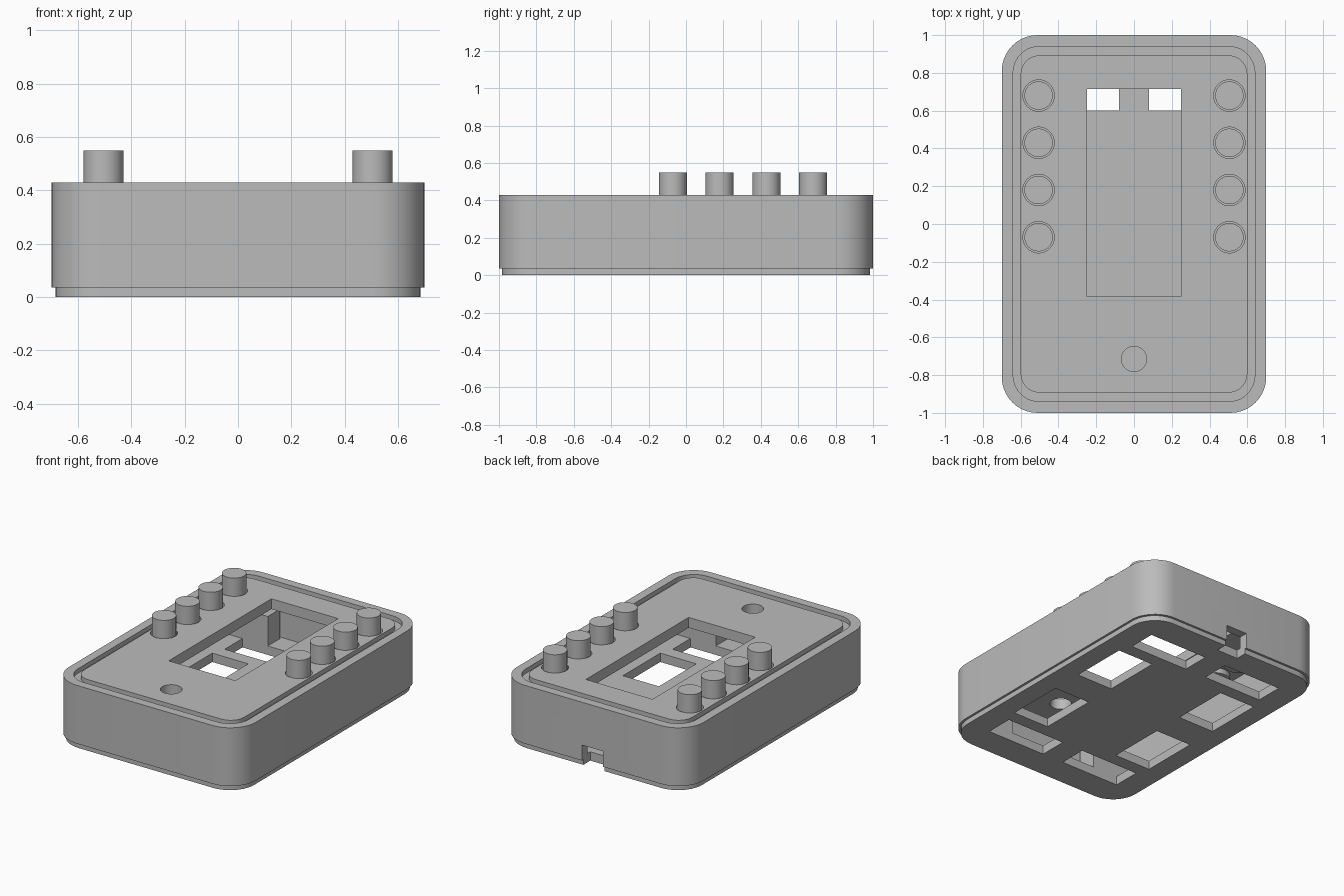
import bpy, bmesh, math

cube = bpy.data.objects.get("Cube")
if cube:
    bpy.data.objects.remove(cube, do_unlink=True)

grey = bpy.data.materials.new("plain grey plastic")
grey.use_nodes = True
GREY = (0.5, 0.5, 0.5, 1)
grey.diffuse_color = GREY
grey.node_tree.nodes["Principled BSDF"].inputs["Base Color"].default_value = GREY


def rounded(hx, hy, r, steps=10):
    """Rounded rectangle outline."""
    pts = []
    for k, (sx, sy) in enumerate([(1, 1), (-1, 1), (-1, -1), (1, -1)]):
        for i in range(steps + 1):
            a = (k + i / steps) * math.pi / 2
            pts.append((sx * (hx - r) + r * math.cos(a), sy * (hy - r) + r * math.sin(a)))
    return pts


def circle(x, y, r, n=40):
    return [(x + r * math.cos(2 * math.pi * i / n), y + r * math.sin(2 * math.pi * i / n))
            for i in range(n)]


def rect(x0, x1, y0, y1):
    return [(x0, y0), (x1, y0), (x1, y1), (x0, y1)]


def finish(obj):
    """Weld, fix normals, shade and colour a mesh object."""
    bm = bmesh.new()
    bm.from_mesh(obj.data)
    bmesh.ops.remove_doubles(bm, verts=bm.verts, dist=0.0001)
    bmesh.ops.recalc_face_normals(bm, faces=bm.faces)
    bm.to_mesh(obj.data)
    bm.free()
    obj.data.materials.clear()
    obj.data.materials.append(grey)
    bpy.ops.object.select_all(action="DESELECT")
    obj.select_set(True)
    bpy.context.view_layer.objects.active = obj
    bpy.ops.object.shade_smooth_by_angle(angle=math.radians(30))
    return obj


def plate(name, loops, z0, z1):
    """Flat slab from an outline followed by its holes."""
    curve = bpy.data.curves.new(name, "CURVE")
    curve.dimensions = "2D"
    curve.fill_mode = "BOTH"
    curve.extrude = (z1 - z0) / 2
    for loop in loops:
        spline = curve.splines.new("POLY")
        spline.points.add(len(loop) - 1)
        for p, (x, y) in zip(spline.points, loop):
            p.co = (x, y, 0, 1)
        spline.use_cyclic_u = True
    temp = bpy.data.objects.new(name + " outline", curve)
    bpy.context.collection.objects.link(temp)
    bpy.context.view_layer.update()
    graph = bpy.context.evaluated_depsgraph_get()
    mesh = bpy.data.meshes.new_from_object(temp.evaluated_get(graph))
    bpy.data.objects.remove(temp, do_unlink=True)
    for v in mesh.vertices:
        v.co.z += (z0 + z1) / 2
    obj = bpy.data.objects.new(name, mesh)
    bpy.context.collection.objects.link(obj)
    return finish(obj)


# Floor with eight vents, mirrored about both axes
vents = []
for sx in (-1, 1):
    for sy in (-1, 1):
        for x0, x1, y0, y1 in [(0.08, 0.52, 0.6, 0.79), (0.28, 0.55, 0.11, 0.51)]:
            vents.append(rect(sx * x0, sx * x1, sy * y0, sy * y1))
floor = plate("floor", [rounded(0.685, 0.985, 0.18)] + vents, 0, 0.06)

# Outer wall
wall = plate("wall", [rounded(0.7, 1, 0.19), rounded(0.64, 0.94, 0.14)], 0.035, 0.43)

# Cable slot cut through the back of the wall and floor
bpy.ops.mesh.primitive_cube_add(size=1, location=(0, 0.99, 0.04))
cutter = bpy.context.object
cutter.name = "slot_cutter"
cutter.scale = (0.16, 0.16, 0.2)
cutter.hide_render = True
for part in (floor, wall):
    bpy.context.view_layer.objects.active = part
    mod = part.modifiers.new("slot", "BOOLEAN")
    mod.operation = "DIFFERENCE"
    mod.solver = "EXACT"
    mod.object = cutter
    bpy.ops.object.modifier_apply(modifier=mod.name)
    finish(part)
bpy.data.objects.remove(cutter, do_unlink=True)

# Lid with window, small round hole and button holes; stepped edge
buttons = [(x, 0.68 - 0.25 * i) for x in (-0.505, 0.505) for i in range(4)]
openings = [rect(-0.25, 0.25, -0.385, 0.715), circle(0, -0.715, 0.067)]
openings += [circle(x, y, 0.083) for x, y in buttons]
plate("lid_ledge", [rounded(0.641, 0.941, 0.14)] + openings, 0.36, 0.4)
plate("lid_top", [rounded(0.6, 0.893, 0.1)] + openings, 0.4, 0.43)

# Push buttons with a flange below the lid
for x, y in buttons:
    plate("button", [circle(x, y, 0.075)], 0.32, 0.55)
    plate("button_flange", [circle(x, y, 0.1)], 0.32, 0.355)

# Corner posts
for sx in (-1, 1):
    for sy in (-1, 1):
        plate("corner_post", [rect(sx * 0.33, sx * 0.62, sy * 0.79, sy * 0.92)], 0.05, 0.26)
